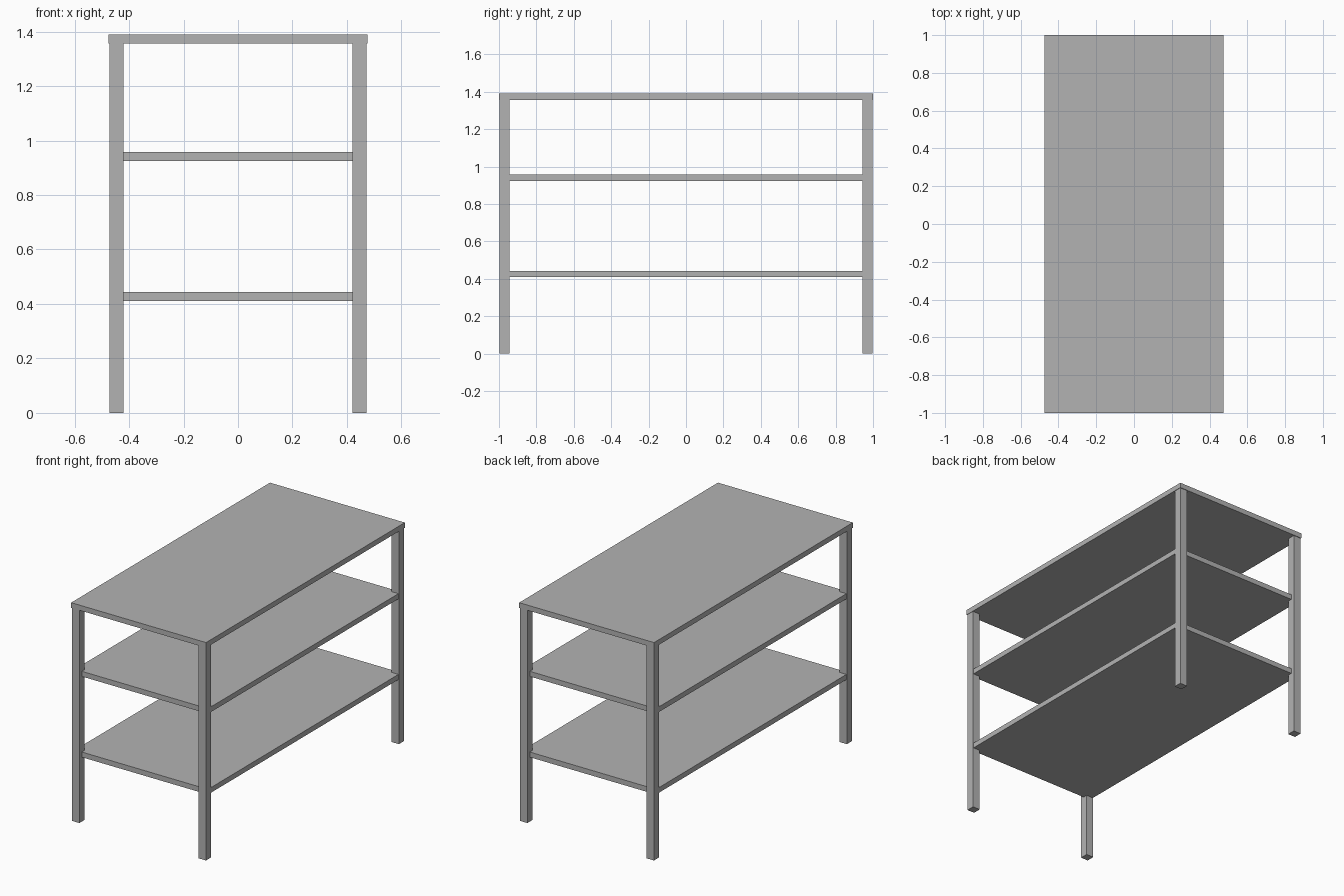
import bpy

cube = bpy.data.objects.get("Cube")
if cube:
    bpy.data.objects.remove(cube, do_unlink=True)

# Single plain grey finish
grey = bpy.data.materials.new("plain grey")
grey.use_nodes = True
colour = (0.45, 0.45, 0.45, 1)
grey.diffuse_color = colour
grey.node_tree.nodes["Principled BSDF"].inputs["Base Color"].default_value = colour


def box(name, low, high):
    """Add a box spanning two opposite corners."""
    centre = [(a + b) / 2 for a, b in zip(low, high)]
    size = [b - a for a, b in zip(low, high)]
    bpy.ops.mesh.primitive_cube_add(size=1, location=centre)
    obj = bpy.context.object
    obj.name = name
    obj.scale = size
    bpy.ops.object.transform_apply(location=False, rotation=False, scale=True)
    obj.data.materials.append(grey)
    return obj


def board(name, half_x, half_y, bottom, thickness=0.033):
    """Add a horizontal board centred on the table."""
    return box(name, (-half_x, -half_y, bottom), (half_x, half_y, bottom + thickness))


# Table top, with a slight overhang
board("table_top", 0.475, 1.0, 1.357)

# Two shelves let into the legs
board("upper_shelf", 0.469, 0.972, 0.924)
board("lower_shelf", 0.469, 0.972, 0.41)

# Four square legs
half = 0.026
for side, sx in (("left", 1), ("right", -1)):
    for end, sy in (("front", -1), ("back", 1)):
        x, y = sx * 0.446, sy * 0.97
        box(f"{end}_{side}_leg", (x - half, y - half, 0), (x + half, y + half, 1.357))
